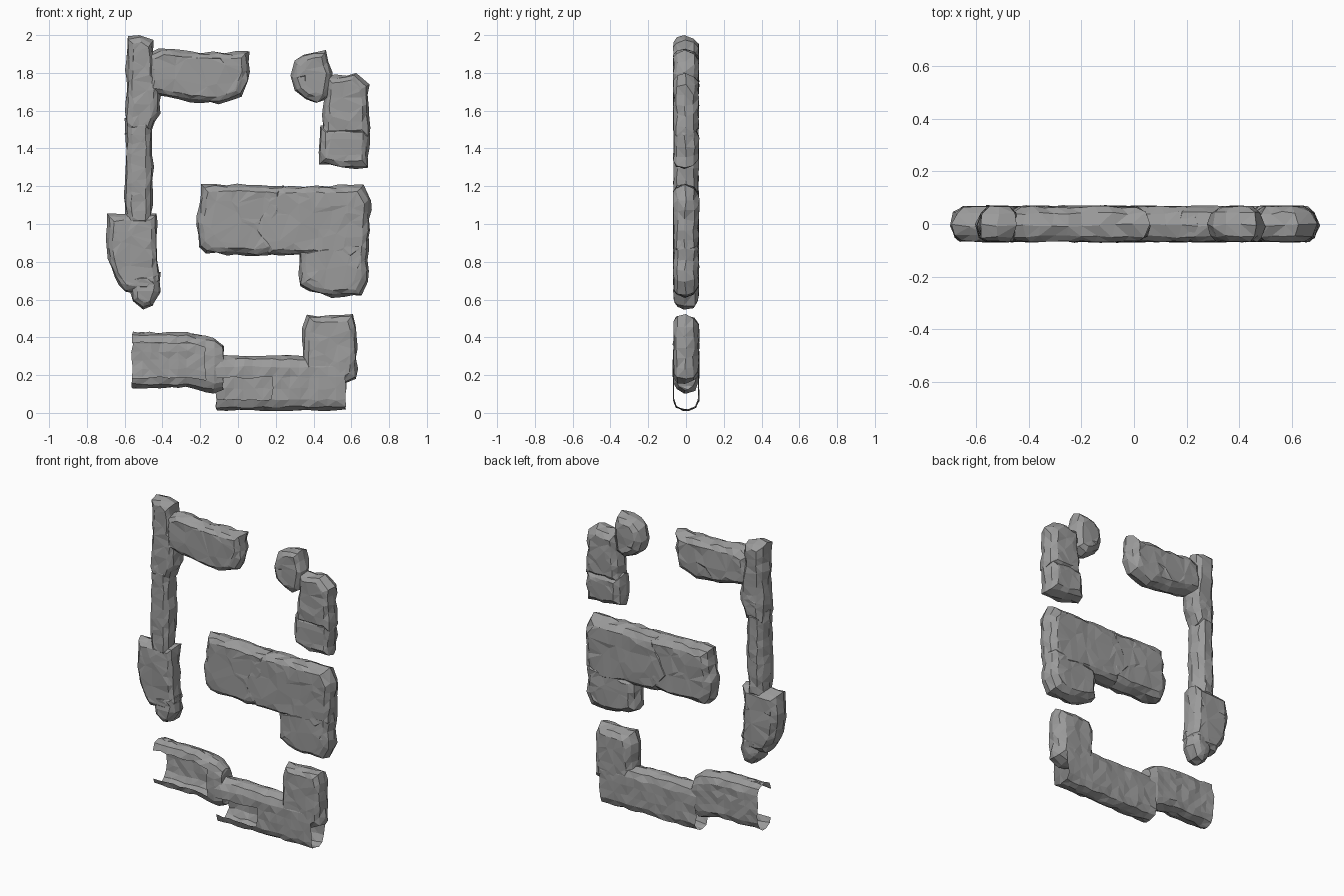
import bpy, bmesh, math, random
from mathutils import Vector
from mathutils.geometry import delaunay_2d_cdt

random.seed(7)
cube = bpy.data.objects.get("Cube")
if cube:
    bpy.data.objects.remove(cube)

GREY = (0.33, 0.33, 0.33, 1)
stone = bpy.data.materials.new("stone grey")
stone.use_nodes = True
stone.diffuse_color = GREY
bsdf = next(n for n in stone.node_tree.nodes if n.type == 'BSDF_PRINCIPLED')
bsdf.inputs["Base Color"].default_value = GREY
bsdf.inputs["Roughness"].default_value = 0.9


def jit(a):
    return random.uniform(-a, a)


def finish(bm, name):
    for v in bm.verts:
        v.co.z = min(max(v.co.z, 0), 2)
    me = bpy.data.meshes.new(name)
    bm.to_mesh(me)
    bm.free()
    me.materials.append(stone)
    ob = bpy.data.objects.new(name, me)
    bpy.context.collection.objects.link(ob)


def bridge(bm, a, b):
    """Join two closed rings with quads."""
    for i in range(len(a)):
        j = (i + 1) % len(a)
        bm.faces.new((a[i], a[j], b[j], b[i]))


def resample(points, step):
    out = []
    for i, p in enumerate(points):
        p, q = Vector(p), Vector(points[(i + 1) % len(points)])
        n = max(1, round((q - p).length / step))
        out += [p.lerp(q, k / n) for k in range(n)]
    return out


def cap(bm, ring, flat, y):
    """Close a ring with irregular, nearly flat facets."""
    n = len(flat)
    lo = Vector((min(p.x for p in flat), min(p.y for p in flat)))
    hi = Vector((max(p.x for p in flat), max(p.y for p in flat)))
    size = hi - lo
    inner = [Vector((random.uniform(lo.x, hi.x), random.uniform(lo.y, hi.y)))
             for _ in range(2 + int(size.x * size.y / 0.006))]
    edges = [(i, (i + 1) % n) for i in range(n)]
    co, _, tris, orig, _, _ = delaunay_2d_cdt(flat + inner, edges, [], 1, 1e-5)
    verts = {}
    for tri in tris:
        for k in tri:
            if k not in verts:
                src = orig[k][0] if orig[k] else n
                verts[k] = ring[src] if src < n else bm.verts.new(
                    (co[k].x, y + jit(0.004), co[k].y))
        bm.faces.new([verts[k] for k in tri])


def slab(name, points):
    """Chipped stone slab, rounded front and back, from an x and z outline."""
    pts = resample(points, 0.06)
    xs, zs = [p.x for p in pts], [p.y for p in pts]
    mid = Vector(((min(xs) + max(xs)) / 2, (min(zs) + max(zs)) / 2))
    hx, hz = (max(xs) - min(xs)) / 2, (max(zs) - min(zs)) / 2
    bm = bmesh.new()
    # inset from the rim, depth, roughness
    levels = [(0.036, -0.065, 0.004), (0.012, -0.048, 0.006), (0, -0.005, 0.007),
              (0.015, 0.042, 0.007), (0.046, 0.065, 0.004)]
    rings, flats = [], []
    for d, y, r in levels:
        flat = [Vector((mid.x + (p.x - mid.x) * (1 - d / hx),
                        mid.y + (p.y - mid.y) * (1 - d / hz))) for p in pts]
        flats.append(flat)
        rings.append([bm.verts.new((p.x + jit(r), y + jit(r), p.y + jit(r)))
                      for p in flat])
    for a, b in zip(rings, rings[1:]):
        bridge(bm, a, b)
    cap(bm, rings[0], flats[0], -0.066)
    cap(bm, rings[-1], flats[-1], 0.067)
    bmesh.ops.triangulate(bm, faces=bm.faces[:])
    bmesh.ops.recalc_face_normals(bm, faces=bm.faces)
    finish(bm, name)


def shell(name, x0, x1, z0, z1, is_open, slope=0, closed_end=False):
    """Hollow stone tube along x with missing front faces."""
    bm = bmesh.new()
    h, r, zc = (z1 - z0) / 2, 0.055, (z0 + z1) / 2
    section = []
    for sy, sz, start in ((1, 1, 0), (-1, 1, 90), (-1, -1, 180), (1, -1, 270)):
        for a in (0, 45, 90):
            t = math.radians(start + a)
            section.append((sy * 0.012 + r * math.cos(t),
                            sz * (h - r) + r * math.sin(t)))
    section = resample(section, 0.05)
    n = round((x1 - x0) / 0.05)
    rings = []
    for i in range(n + 1):
        x = x0 + (x1 - x0) * i / n
        drop = slope * max(0, i / n - 0.6)
        s = 0.8 if closed_end and i == n else 1
        rings.append([bm.verts.new((x + jit(0.006), p.x * s + jit(0.005),
                                    zc + p.y * s - drop + jit(0.006)))
                      for p in section])
    for a, b in zip(rings, rings[1:]):
        bridge(bm, a, b)
    if closed_end:
        bm.faces.new(rings[-1])
    bmesh.ops.recalc_face_normals(bm, faces=bm.faces)
    gone = []
    for f in bm.faces:
        c = f.calc_center_median()
        if c.y < -0.045 and is_open(c.x, c.z):
            gone.append(f)
    bmesh.ops.delete(bm, geom=gone, context='FACES')
    bmesh.ops.triangulate(bm, faces=bm.faces[:])
    finish(bm, name)


# Left column with its top arm and foot
slab("left_column_top", [(-.595, 1.48), (-.46, 1.48), (-.41, 1.59), (-.41, 1.7),
                         (-.44, 1.8), (-.45, 1.97), (-.52, 2), (-.59, 1.99)])
slab("top_arm", [(-.49, 1.7), (-.25, 1.65), (-.1, 1.635), (.02, 1.68),
                 (.058, 1.76), (.055, 1.91), (-.2, 1.91), (-.42, 1.93),
                 (-.48, 1.9)])
slab("left_column_shaft", [(-.6, .98), (-.46, .98), (-.45, 1.3),
                           (-.455, 1.56), (-.595, 1.56)])
slab("left_foot", [(-.69, 1.05), (-.43, 1.06), (-.42, .75), (-.41, .7),
                   (-.46, .63), (-.6, .64), (-.66, .72), (-.7, .87)])
slab("left_foot_tip", [(-.58, .74), (-.41, .75), (-.41, .64), (-.45, .56),
                       (-.5, .545), (-.56, .59)])

# Upper right hook
slab("right_knob", [(.28, 1.78), (.3, 1.86), (.35, 1.9), (.47, 1.92),
                    (.5, 1.8), (.48, 1.66), (.42, 1.635), (.36, 1.66),
                    (.3, 1.7)])
slab("right_post_top", [(.47, 1.78), (.62, 1.795), (.69, 1.74), (.695, 1.46),
                        (.44, 1.46), (.46, 1.68)])
slab("right_post_base", [(.43, 1.52), (.695, 1.52), (.69, 1.3), (.55, 1.295),
                         (.43, 1.32)])

# Middle block
slab("middle_left", [(-.22, 1.0), (-.19, 1.21), (0, 1.21), (.24, 1.2),
                     (.24, .85), (.1, .83), (-.17, .845), (-.21, .88)])
slab("middle_right", [(.06, .97), (.17, 1.2), (.66, 1.205), (.705, 1.13),
                      (.69, .86), (.62, .8), (.4, .83), (.16, .835)])
slab("middle_foot", [(.325, .87), (.69, .92), (.69, .7), (.655, .62),
                     (.5, .615), (.38, .64), (.325, .67)])

# Lower pieces, partly hollow
shell("lower_left_shell", -.56, -.08, .135, .425,
      lambda x, z: .19 < z < .36 and x < -.18, slope=0.1, closed_end=True)
shell("bottom_shell", -.115, .57, .015, .3,
      lambda x, z: x < .2 and .06 < z < .2)
slab("lower_right_post", [(.34, .22), (.345, .45), (.37, .515), (.61, .52),
                          (.63, .46), (.63, .18), (.56, .15), (.42, .18)])
